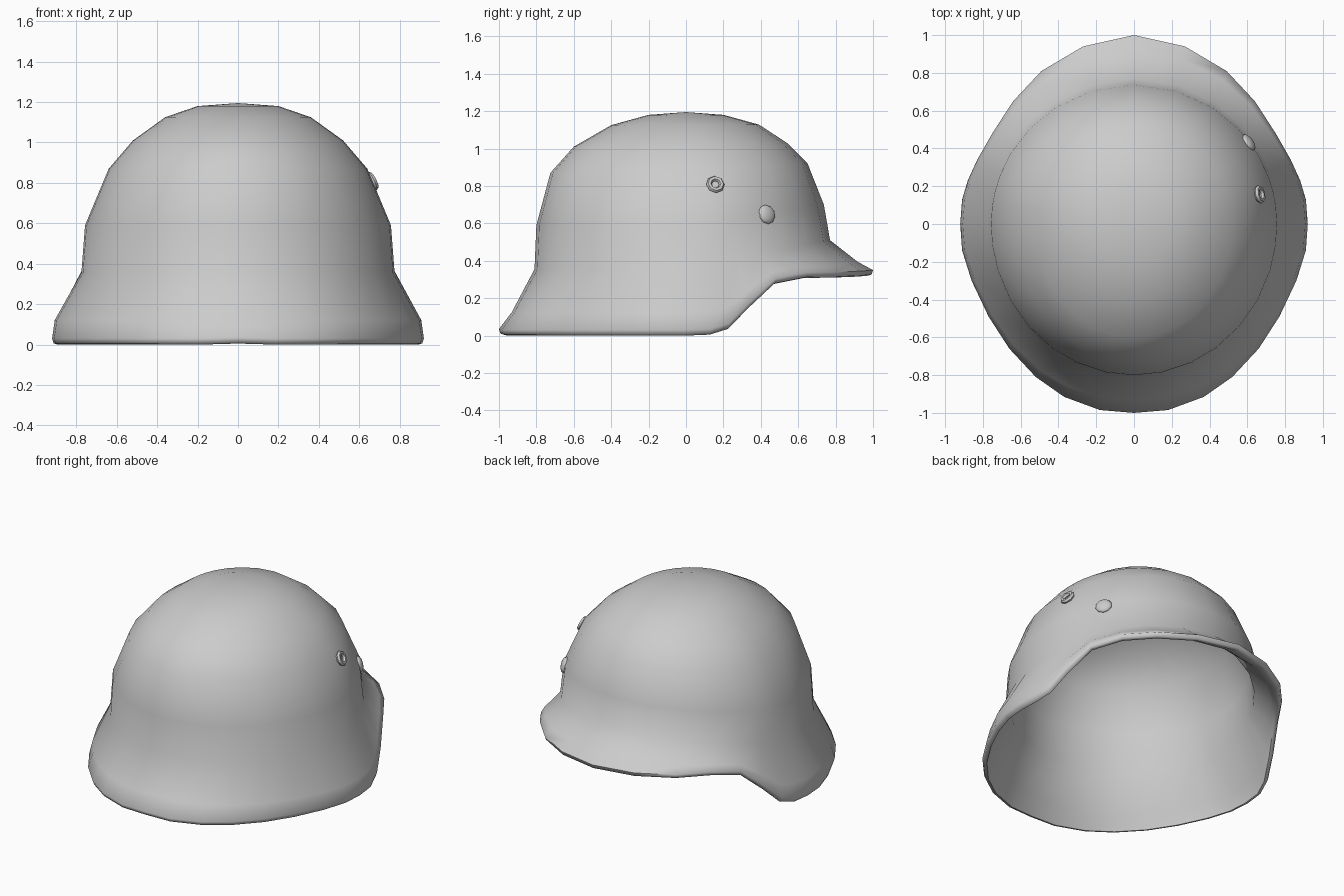
import bpy, bmesh, math
from mathutils import Vector

if "Cube" in bpy.data.objects:
    bpy.data.objects.remove(bpy.data.objects["Cube"])

# half outline of the brim edge, visor tip to neck guard: x, y, z
HALF = [(0, 1, .35), (.27, .94, .345), (.49, .81, .34), (.64, .65, .338), (.75, .48, .305),
        (.83, .34, .175), (.88, .23, .065), (.91, .13, .035), (.92, 0, .03), (.91, -.14, .03),
        (.86, -.3, .03), (.77, -.49, .03), (.66, -.66, .03), (.52, -.81, .03), (.37, -.915, .03),
        (.18, -.985, .03), (0, -1, .035)]
RIM = [Vector(p) for p in HALF] + [Vector((-x, y, z)) for x, y, z in HALF[-2:0:-1]]

# dome rings: side radius, back radius, visor-side radius, z at side, z above visor
DOME = [(.775, .81, .77, .355, .51), (.757, .80, .737, .59, .70), (.64, .725, .65, .87, .92),
        (.52, .60, .54, 1.01, 1.03), (.36, .40, .39, 1.125, 1.128), (.2, .2, .2, 1.18, 1.18)]


def dome_ring(xr, yb, yf, zs, zf):
    ring = []
    for p in RIM:
        a = math.atan2(p.y, p.x / .92)
        c, s = math.cos(a), math.sin(a)
        ring.append(Vector((xr * c, (yf if s > 0 else yb) * s, zs + (zf - zs) * max(0, s))))
    return ring


def inset(ring, d, dz):
    out = []
    for p in ring:
        r = Vector((p.x, p.y, 0)).normalized()
        out.append(p - r * d - Vector((0, 0, dz)))
    return out


def flare_ring(crease):
    ring = []
    for c, r in zip(crease, RIM):
        k = abs(r.x / .92) ** 2
        f = .64 + .27 * k
        ring.append(Vector((c.x + (r.x - c.x) * f, c.y + (r.y - c.y) * f,
                            c.z + (r.z - c.z) * .72)))
    return ring


# shell: outer dome, flared brim, rolled edge, inner lining surface
dome = [dome_ring(*d) for d in DOME]
flare = flare_ring(dome[0])
core = Vector((0, 0, .35))
inner = [[p - (p - core).normalized() * .035 for p in r] for r in dome[1:]]
rings = dome[::-1] + [flare, RIM, inset(RIM, .008, .024), inset(RIM, .028, .03),
                      inset(flare, .035, .03), inset(dome[0], .035, .02)] + inner

bm = bmesh.new()
vr = [[bm.verts.new(p) for p in r] for r in rings]
n = len(RIM)
for a, b in zip(vr, vr[1:]):
    for i in range(n):
        j = (i + 1) % n
        bm.faces.new((a[i], a[j], b[j], b[i]))
for ring, z in ((vr[0], 1.195), (vr[-1], 1.16)):
    top = bm.verts.new((0, 0, z))
    for i in range(n):
        bm.faces.new((ring[i], ring[(i + 1) % n], top))
bmesh.ops.recalc_face_normals(bm, faces=bm.faces)
me = bpy.data.meshes.new("helmet_shell")
bm.to_mesh(me)
bm.free()
shell = bpy.data.objects.new("helmet_shell", me)
bpy.context.collection.objects.link(shell)


def smooth(ob, angle):
    bpy.ops.object.select_all(action='DESELECT')
    ob.select_set(True)
    bpy.context.view_layer.objects.active = ob
    bpy.ops.object.shade_smooth_by_angle(angle=math.radians(angle))


def face_along(normal):
    return Vector(normal).to_track_quat('Z', 'Y').to_euler()


smooth(shell, 65)

# vent ring on the right side
bpy.ops.mesh.primitive_torus_add(major_segments=8, minor_segments=6, major_radius=.035,
                                 minor_radius=.015, location=(.665, .157, .808),
                                 rotation=face_along((.87, .2, .42)))
vent = bpy.context.object
vent.name = "vent_ring"
smooth(vent, 40)

# domed rivet next to it
bpy.ops.mesh.primitive_uv_sphere_add(segments=10, ring_count=6, radius=.053,
                                     location=(.605, .432, .648),
                                     rotation=face_along((.78, .58, .25)))
rivet = bpy.context.object
rivet.name = "side_rivet"
rivet.scale.z = .45
smooth(rivet, 60)
